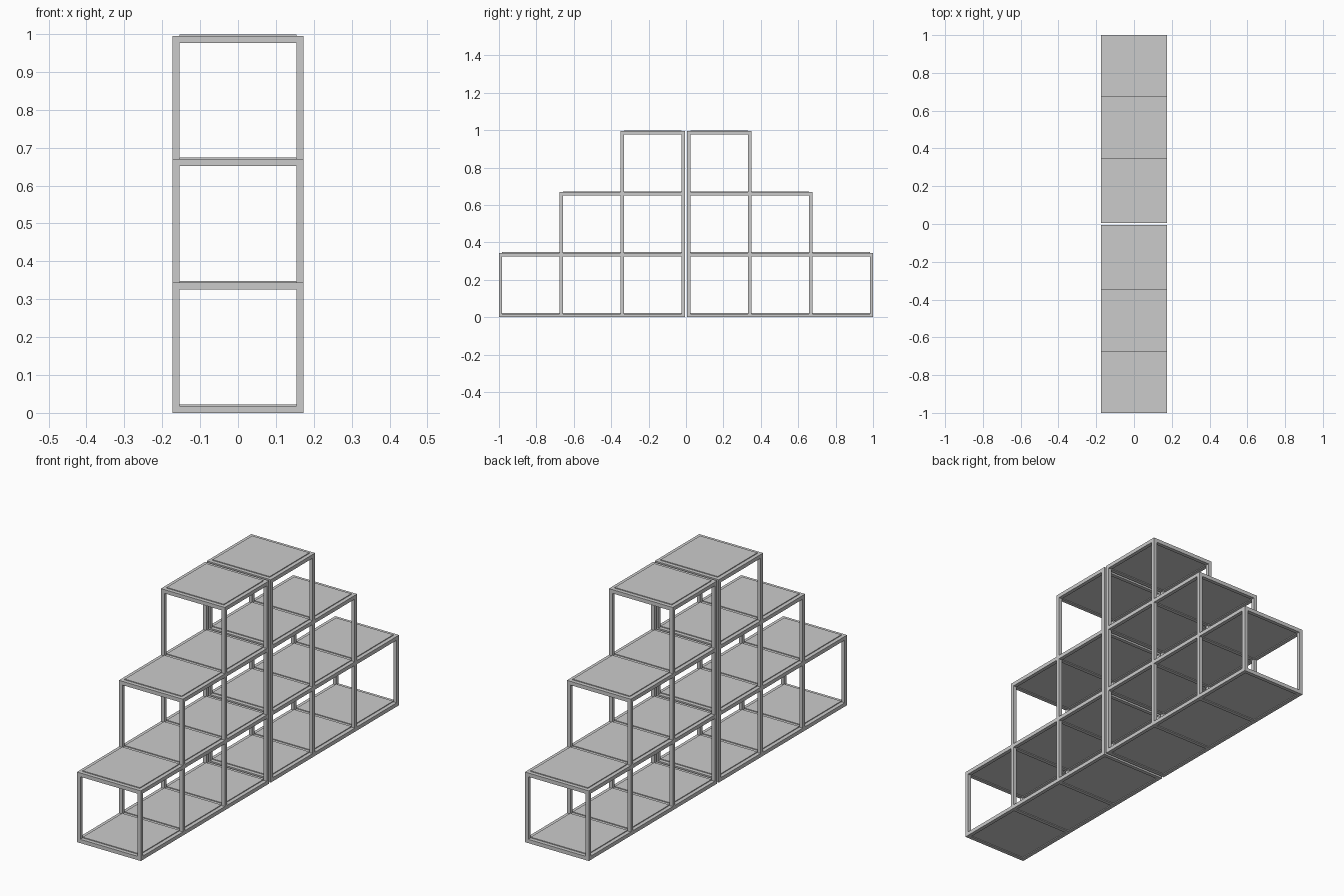
import bpy
import bmesh
from mathutils import Matrix, Vector

cube = bpy.data.objects.get("Cube")
if cube:
    bpy.data.objects.remove(cube, do_unlink=True)

BAR = 0.0185       # square tube size
PITCH = 0.3255     # bay spacing
HALF = 0.1735      # half the depth across x
RISE = 0.004       # shelf lip above the frame
INNER = 0.006      # half the gap between the two units


def flat_material(name, value):
    mat = bpy.data.materials.new(name)
    mat.use_nodes = True
    colour = (value, value, value, 1)
    mat.diffuse_color = colour
    mat.node_tree.nodes["Principled BSDF"].inputs["Base Color"].default_value = colour
    return mat


grey = flat_material("light grey", 0.6)


def make_boxes(name, boxes):
    """One object from a list of (low corner, high corner) boxes."""
    bm = bmesh.new()
    for low, high in boxes:
        low, high = Vector(low), Vector(high)
        size = high - low
        place = Matrix.Translation((low + high) / 2) @ Matrix.Diagonal((*size, 1))
        bmesh.ops.create_cube(bm, size=1, matrix=place)
    bmesh.ops.recalc_face_normals(bm, faces=bm.faces)
    mesh = bpy.data.meshes.new(name)
    bm.to_mesh(mesh)
    bm.free()
    mesh.materials.append(grey)
    obj = bpy.data.objects.new(name, mesh)
    bpy.context.collection.objects.link(obj)


def span(side, start, end):
    """Order a y range, mirrored for the front unit."""
    return sorted((side * start, side * end))


bays_at_level = [3, 3, 2, 1]
storeys_at_post = [3, 3, 2, 1]
inside = HALF - BAR

for label, side in (("front", -1), ("back", 1)):
    posts, rails, crossbars, shelves = [], [], [], []
    # Upright posts, taller towards the middle
    for j, storeys in enumerate(storeys_at_post):
        y = INNER + j * PITCH
        y0, y1 = span(side, y, y + BAR)
        for x in (-HALF, inside):
            posts.append(((x, y0, 0), (x + BAR, y1, storeys * PITCH + BAR)))
    for level, bays in enumerate(bays_at_level):
        z = level * PITCH
        # Long rails on both sides
        y0, y1 = span(side, INNER, INNER + bays * PITCH + BAR)
        for x in (-HALF, inside):
            rails.append(((x, y0, z), (x + BAR, y1, z + BAR)))
        # Short bars across the unit
        for j in range(bays + 1):
            y = INNER + j * PITCH
            y0, y1 = span(side, y, y + BAR)
            crossbars.append(((-inside, y0, z), (inside, y1, z + BAR)))
        # Shelf panels set in the frame, slightly proud of it
        for j in range(bays):
            y = INNER + j * PITCH
            y0, y1 = span(side, y + BAR, y + PITCH)
            shelves.append(((-inside, y0, z + RISE), (inside, y1, z + BAR + RISE)))
    make_boxes(label + "_posts", posts)
    make_boxes(label + "_rails", rails)
    make_boxes(label + "_crossbars", crossbars)
    make_boxes(label + "_shelves", shelves)
